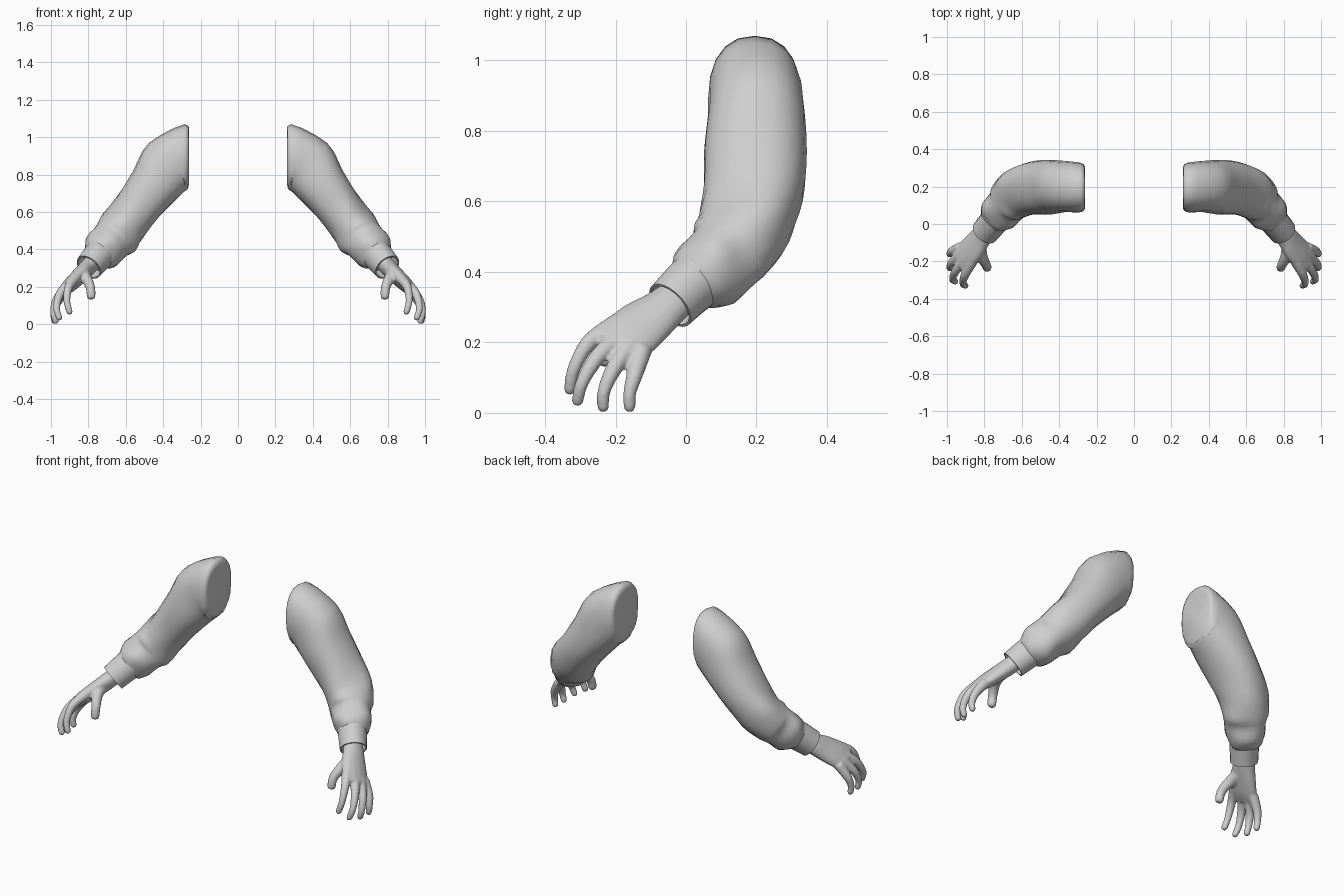
import bpy
import bmesh
from math import sin, cos, pi
from mathutils import Vector

cube = bpy.data.objects.get("Cube")
if cube:
    bpy.data.objects.remove(cube, do_unlink=True)

TONE = (0.62, 0.62, 0.62, 1)
grey = bpy.data.materials.new("plain_grey")
grey.use_nodes = True
grey.diffuse_color = TONE
grey.node_tree.nodes["Principled BSDF"].inputs["Base Color"].default_value = TONE


def rings_along(stations, ref, sides, power=1.0, wrinkle=None, start=None):
    """Oval rings across a path; a station is x, y, z, half size along ref, half size across."""
    centres = [Vector(s[:3]) for s in stations]
    rings = []
    for i, s in enumerate(stations):
        t = (centres[min(i + 1, len(centres) - 1)] - centres[max(i - 1, 0)]).normalized()
        if start and i < 2:
            t = Vector(start)
        u = (Vector(ref) - t * t.dot(Vector(ref))).normalized()
        v = t.cross(u)
        ring = []
        for k in range(sides):
            ang = 2 * pi * k / sides
            c, d = cos(ang), sin(ang)
            c = abs(c) ** power * (1 if c > 0 else -1)
            d = abs(d) ** power * (1 if d > 0 else -1)
            f = 1 + (wrinkle(i, ang) if wrinkle else 0)
            ring.append(centres[i] + (u * c * s[3] + v * d * s[4]) * f)
        rings.append(ring)
    return rings


def smooth_rings(rings, steps):
    """Insert rings that follow a smooth curve through the given ones."""
    out = []
    n = len(rings)
    for i in range(n - 1):
        quad = [rings[max(i - 1, 0)], rings[i], rings[i + 1], rings[min(i + 2, n - 1)]]
        for j in range(steps):
            t = j / steps
            out.append([b + t * ((c - a) / 2 + t * (a - 2.5 * b + 2 * c - d / 2
                        + t * (1.5 * (b - c) + (d - a) / 2)))
                        for a, b, c, d in zip(*quad)])
    return out + [rings[-1]]


def skin(bm, rings):
    """Bridge the rings and close both ends."""
    loops = [[bm.verts.new(p) for p in ring] for ring in rings]
    n = len(loops[0])
    for a, b in zip(loops, loops[1:]):
        for k in range(n):
            bm.faces.new((a[k], a[(k + 1) % n], b[(k + 1) % n], b[k]))
    for loop in (loops[0], loops[-1]):
        centre = bm.verts.new(sum((v.co for v in loop), Vector()) / n)
        for k in range(n):
            bm.faces.new((loop[k], loop[(k + 1) % n], centre))


def finish(bm, name, angle, fuse=False):
    bmesh.ops.recalc_face_normals(bm, faces=bm.faces)
    mesh = bpy.data.meshes.new(name)
    bm.to_mesh(mesh)
    bm.free()
    mesh.materials.append(grey)
    obj = bpy.data.objects.new(name, mesh)
    bpy.context.collection.objects.link(obj)
    bpy.ops.object.select_all(action='DESELECT')
    obj.select_set(True)
    bpy.context.view_layer.objects.active = obj
    bpy.ops.object.shade_smooth_by_angle(angle=angle)
    if fuse:
        remesh = obj.modifiers.new("fuse", 'REMESH')
        remesh.mode = 'VOXEL'
        remesh.voxel_size = 0.006
        remesh.use_smooth_shade = True
        relax = obj.modifiers.new("relax", 'SMOOTH')
        relax.factor = 0.5
        relax.iterations = 8
    obj.modifiers.new("mirror", 'MIRROR').use_mirror_merge = False


# Sleeves: shoulder cap, upper arm, elbow, gathered forearm
sleeve = [
    (0.262, 0.195, 0.875, 0.13, 0.112),
    (0.284, 0.195, 0.89, 0.18, 0.132),
    (0.37, 0.2, 0.85, 0.16, 0.137),
    (0.45, 0.197, 0.74, 0.137, 0.146),
    (0.535, 0.192, 0.63, 0.122, 0.142),
    (0.61, 0.172, 0.532, 0.118, 0.133),
    (0.655, 0.133, 0.467, 0.118, 0.122),
    (0.68, 0.105, 0.44, 0.108, 0.11),
    (0.715, 0.065, 0.40, 0.108, 0.106),
    (0.74, 0.03, 0.375, 0.09, 0.087),
    (0.755, 0.01, 0.36, 0.065, 0.065),
]


def folds(i, ang):
    return 0.045 * sin(3 * ang + 2.1 * i) if 4 < i < 10 else 0


bm = bmesh.new()
skin(bm, smooth_rings(rings_along(sleeve, (0, 0, 1), 20, 0.86, folds, (1, 0, 0)), 3))
finish(bm, "sleeves", 1.0)

# Cuffs: open bands with an inner wall
cuff = [
    (0.735, 0.035, 0.38, 0.084, 0.08),
    (0.765, -0.005, 0.345, 0.081, 0.077),
    (0.798, -0.045, 0.305, 0.077, 0.074),
]
bm = bmesh.new()
outer = rings_along(cuff, (0, 0, 1), 20)
inner = rings_along([(x, y, z, a - 0.008, b - 0.008) for x, y, z, a, b in cuff], (0, 0, 1), 20)
skin(bm, outer + inner[:0:-1])
finish(bm, "cuffs", 0.7)

# Hands: palm and digits fused into one skin
palm = [
    (0.765, -0.005, 0.345, 0.058, 0.045),
    (0.81, -0.06, 0.297, 0.065, 0.046),
    (0.85, -0.115, 0.257, 0.08, 0.043),
    (0.895, -0.165, 0.215, 0.085, 0.038),
    (0.932, -0.198, 0.183, 0.076, 0.027),
]
digits = {
    "index": [(0.865, -0.20, 0.25), (0.905, -0.275, 0.20), (0.915, -0.318, 0.125), (0.90, -0.33, 0.065)],
    "middle": [(0.90, -0.18, 0.22), (0.953, -0.25, 0.16), (0.97, -0.295, 0.085), (0.955, -0.308, 0.033)],
    "ring": [(0.92, -0.155, 0.195), (0.972, -0.205, 0.125), (0.985, -0.233, 0.06), (0.975, -0.235, 0.015)],
    "little": [(0.925, -0.125, 0.18), (0.972, -0.145, 0.11), (0.985, -0.16, 0.055), (0.98, -0.16, 0.015)],
    "thumb": [(0.83, -0.10, 0.27), (0.815, -0.17, 0.25), (0.79, -0.22, 0.20), (0.785, -0.235, 0.145)],
}
bm = bmesh.new()
skin(bm, smooth_rings(rings_along(palm, (0.4, 0.7, -0.55), 16), 3))
for name, path in digits.items():
    girth = 1.35 if name == "thumb" else 1.0
    radii = [r * girth for r in (0.03, 0.024, 0.019, 0.017)]
    tube = [(*p, r, r) for p, r in zip(path, radii)]
    end = Vector(path[-1]) + (Vector(path[-1]) - Vector(path[-2])).normalized() * 0.013
    tube.append((*end, 0.008, 0.008))
    skin(bm, smooth_rings(rings_along(tube, (1, 0, 0.2), 12), 4))
finish(bm, "hands", 3.0, fuse=True)
